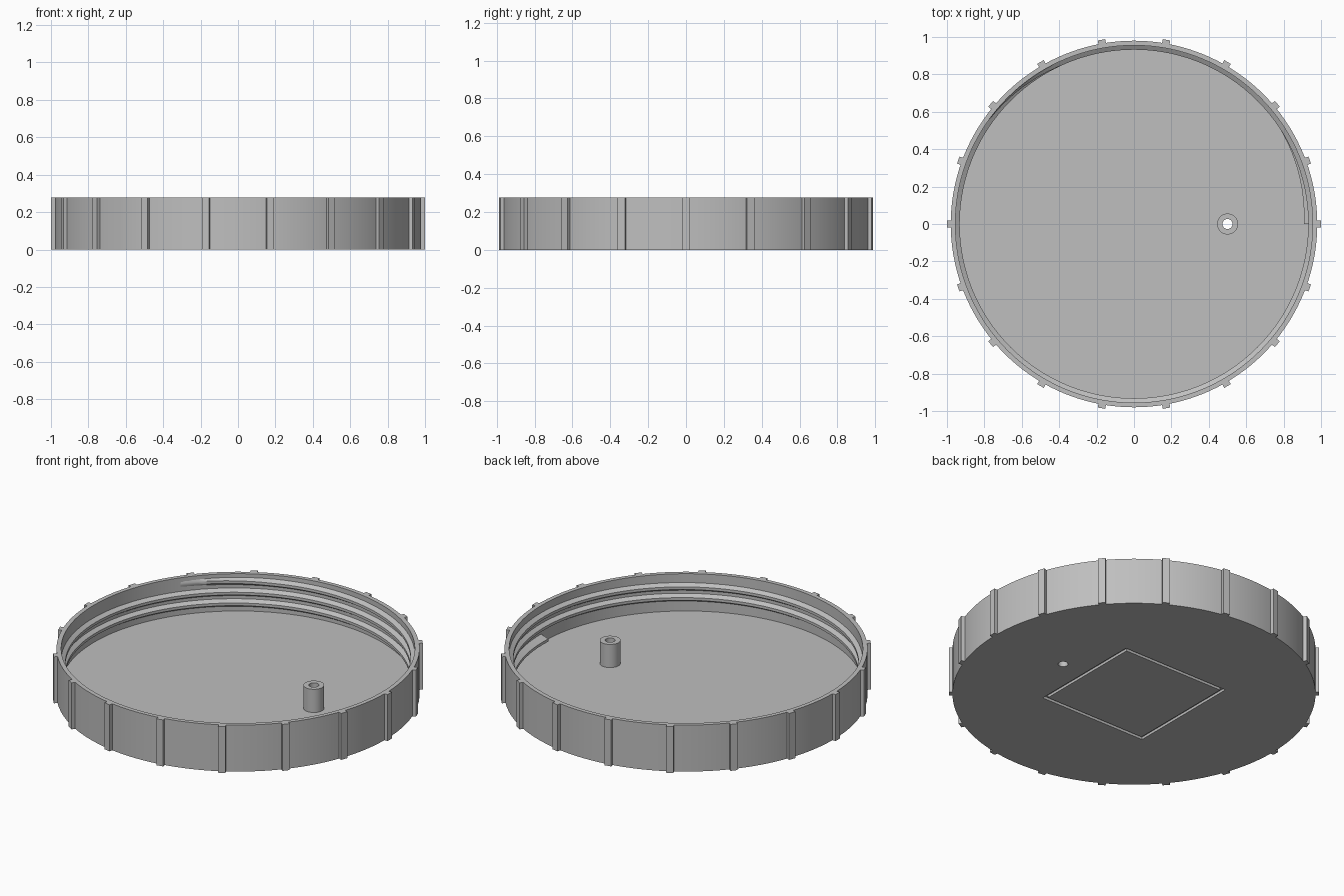
import bpy, bmesh
from math import sin, cos, pi, radians
from mathutils import Matrix

cube = bpy.data.objects.get("Cube")
if cube:
    bpy.data.objects.remove(cube, do_unlink=True)

HEIGHT, FLOOR = 0.277, 0.055
OUTER, INNER = 0.98, 0.955
POST_X, HOLE_R = 0.5, 0.027

grey = bpy.data.materials.new("plastic grey")
grey.use_nodes = True
colour = (0.52, 0.52, 0.52, 1)
grey.diffuse_color = colour
grey.node_tree.nodes["Principled BSDF"].inputs["Base Color"].default_value = colour


def make_object(name, bm):
    bmesh.ops.recalc_face_normals(bm, faces=bm.faces)
    mesh = bpy.data.meshes.new(name)
    bm.to_mesh(mesh)
    bm.free()
    mesh.materials.append(grey)
    obj = bpy.data.objects.new(name, mesh)
    bpy.context.collection.objects.link(obj)
    return obj


def select(obj):
    bpy.ops.object.select_all(action="DESELECT")
    obj.select_set(True)
    bpy.context.view_layer.objects.active = obj


def smooth(obj):
    select(obj)
    bpy.ops.object.shade_smooth_by_angle(angle=radians(30))


def lathe(name, profile, segments, closed=False, x=0):
    """Revolve (radius, height) points about z."""
    bm = bmesh.new()
    verts = [bm.verts.new((r, 0, z)) for r, z in profile]
    pairs = list(zip(verts, verts[1:]))
    if closed:
        pairs.append((verts[-1], verts[0]))
    edges = [bm.edges.new(p) for p in pairs]
    bmesh.ops.spin(bm, geom=verts + edges, cent=(0, 0, 0), axis=(0, 0, 1),
                   angle=2 * pi, steps=segments)
    bmesh.ops.remove_doubles(bm, verts=bm.verts, dist=1e-5)
    bmesh.ops.translate(bm, verts=bm.verts, vec=(x, 0, 0))
    return make_object(name, bm)


def add_box(bm, size, centre, turn=0):
    matrix = (Matrix.Rotation(turn, 4, "Z") @ Matrix.Translation(centre)
              @ Matrix.Diagonal((*size, 1)))
    bmesh.ops.create_cube(bm, size=1, matrix=matrix)


def cut(target, cutter):
    cutter.hide_render = True
    mod = target.modifiers.new("cut", "BOOLEAN")
    mod.operation, mod.solver, mod.object = "DIFFERENCE", "EXACT", cutter
    select(target)
    bpy.ops.object.modifier_apply(modifier=mod.name)
    bpy.data.objects.remove(cutter, do_unlink=True)


# Lid: floor and wall
lid = lathe("lid_body", [(0, 0), (OUTER, 0), (OUTER, HEIGHT), (INNER, HEIGHT),
                         (INNER, FLOOR), (0, FLOOR)], 144)

# Drain hole through the floor
cut(lid, lathe("hole_cutter", [(0, -0.1), (HOLE_R, -0.1), (HOLE_R, 0.2), (0, 0.2)],
               32, x=POST_X))

# Square groove in the underside: four-sided ring
root2 = 2 ** 0.5
ring = lathe("groove_cutter", [(0.35 * root2, -0.05), (0.35 * root2, 0.015),
                               (0.33 * root2, 0.015), (0.33 * root2, -0.05)], 4, closed=True)
ring.data.transform(Matrix.Rotation(pi / 4, 4, "Z"))
cut(lid, ring)
smooth(lid)

# Hollow post
post = lathe("post", [(HOLE_R, FLOOR - 0.01), (0.056, FLOOR - 0.01), (0.056, 0.193),
                      (HOLE_R, 0.193)], 32, closed=True, x=POST_X)
smooth(post)

# Grip ribs
bm = bmesh.new()
for i in range(18):
    add_box(bm, (0.026, 0.04, HEIGHT), (0.987, 0, HEIGHT / 2), i * pi / 9)
make_object("grip_ribs", bm)

# Screw thread: trapezoid swept up a helix
bm = bmesh.new()
PITCH, TURNS, STEPS = 0.064, 2.4, 120
rings = []
total = int(TURNS * STEPS)
for i in range(total + 1):
    a = 2 * pi * i / STEPS
    z = 0.083 + PITCH * i / STEPS
    crest = 0.932 - 0.024 * max(0, 1 - i / 11)
    crest += 0.021 * max(0, 1 - (total - i) / 10)
    section = [(INNER + 0.005, -0.026), (crest, -0.008), (crest, 0.008), (INNER + 0.005, 0.026)]
    rings.append([bm.verts.new((r * cos(a), r * sin(a), z + dz)) for r, dz in section])
for a, b in zip(rings, rings[1:]):
    for j in range(4):
        k = (j + 1) % 4
        bm.faces.new((a[j], a[k], b[k], b[j]))
bm.faces.new(rings[0])
bm.faces.new(rings[-1])
smooth(make_object("screw_thread", bm))
